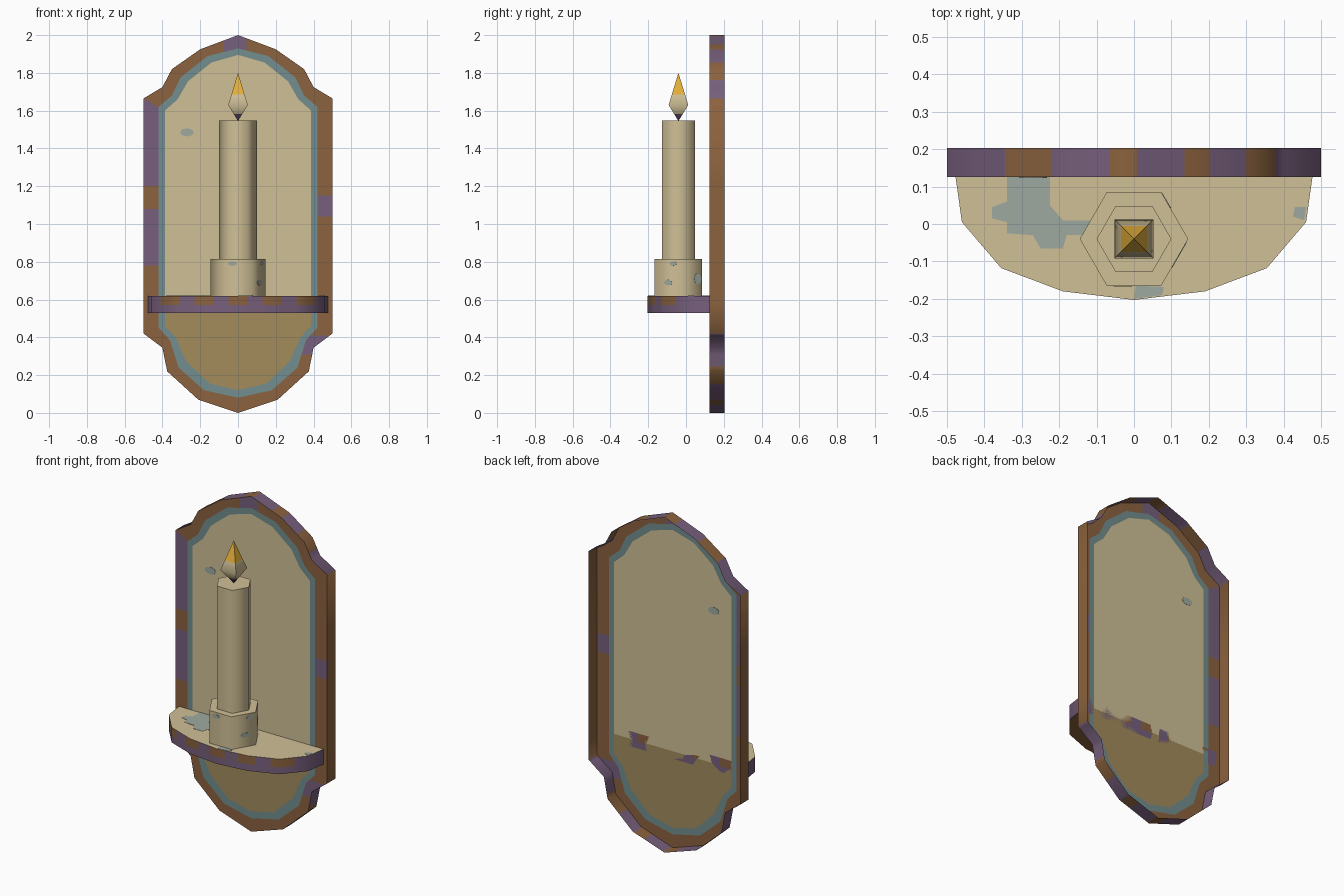
import bpy, bmesh, math
from mathutils import Vector, Matrix

if "Cube" in bpy.data.objects:
    bpy.data.objects.remove(bpy.data.objects["Cube"])

def lin(c):
    c /= 255
    return c / 12.92 if c <= 0.04045 else ((c + 0.055) / 1.055) ** 2.4

COLOURS = {"cream": (208, 192, 150), "brown": (139, 98, 62), "purple": (119, 95, 124),
           "teal": (115, 141, 141), "dark_tan": (163, 140, 92), "grey_teal": (158, 170, 161),
           "flame_orange": (228, 176, 58), "dark_wick": (90, 72, 98)}
MATS = []
for n, rgb in COLOURS.items():
    m = bpy.data.materials.new(n)
    m.diffuse_color = (*[lin(v) for v in rgb], 1)
    m.use_nodes = True
    m.node_tree.nodes["Principled BSDF"].inputs["Base Color"].default_value = m.diffuse_color
    MATS.append(m)
CREAM, BROWN, PURPLE, TEAL, TAN, GREY, ORANGE, WICK = range(8)

def finish(name, bm, smooth=True):
    me = bpy.data.meshes.new(name)
    bm.to_mesh(me)
    bm.free()
    for m in MATS:
        me.materials.append(m)
    ob = bpy.data.objects.new(name, me)
    bpy.context.collection.objects.link(ob)
    if smooth:
        bpy.ops.object.select_all(action='DESELECT')
        ob.select_set(True)
        bpy.context.view_layer.objects.active = ob
        bpy.ops.object.shade_smooth_by_angle(angle=math.radians(65))
    return ob

def cut(bm, axis, values):
    no = Vector([1 if i == axis else 0 for i in range(3)])
    for v in values:
        bmesh.ops.bisect_plane(bm, geom=bm.verts[:] + bm.edges[:] + bm.faces[:],
                               dist=1e-5, plane_co=no * v, plane_no=no)

def mirrored(half):
    return half + [(-x, y) for x, y in reversed(half) if x > 0]

def prism(bm, pts, z0, z1, bottom=True):
    lo = [bm.verts.new((x, y, z0)) for x, y in pts]
    hi = [bm.verts.new((x, y, z1)) for x, y in pts]
    if bottom:
        bm.faces.new(lo)
    bm.faces.new(hi)
    for i in range(len(pts)):
        j = (i + 1) % len(pts)
        bm.faces.new((lo[i], lo[j], hi[j], hi[i]))
    bmesh.ops.recalc_face_normals(bm, faces=bm.faces[:])

# Back plate: a tray open at the rear; outline, then the two edges of the teal line
Y0, Y1 = 0.125, 0.203
outlines = [mirrored(h) for h in (
    [(0, 2), (.2, 1.925), (.35, 1.82), (.4, 1.725), (.5, 1.665),
     (.5, .42), (.4, .345), (.375, .22), (.21, .07), (0, 0)],
    [(0, 1.93), (.16, 1.89), (.305, 1.775), (.35, 1.68), (.42, 1.62),
     (.42, .45), (.36, .385), (.315, .24), (.18, .12), (0, .08)],
    [(0, 1.895), (.14, 1.855), (.265, 1.755), (.32, 1.66), (.387, 1.6),
     (.387, .46), (.33, .4), (.275, .275), (.15, .155), (0, .12)])]
bm = bmesh.new()
loops = [[bm.verts.new((x, Y0, z)) for x, z in o] for o in outlines]
rear = [bm.verts.new((x, Y1, z)) for x, z in outlines[0]]
n = len(rear)
for a, b, mat in ((rear, loops[0], BROWN), (loops[0], loops[1], BROWN), (loops[1], loops[2], TEAL)):
    for i in range(n):
        j = (i + 1) % n
        bm.faces.new((a[i], a[j], b[j], b[i])).material_index = mat
bm.faces.new(loops[2]).material_index = CREAM
bmesh.ops.recalc_face_normals(bm, faces=bm.faces[:])
if sum(f.normal.y * f.calc_area() for f in bm.faces) > 0:
    bmesh.ops.reverse_faces(bm, faces=bm.faces[:])
bmesh.ops.triangulate(bm, faces=bm.faces[:])
worn = ((-.345, -.22), (-.065, .01), (.135, .2), (.3, .38))
cut(bm, 2, (.31, .41, .575, .78, 1.04, 1.08, 1.15, 1.2))
cut(bm, 0, [-.075, .045] + [v for pair in worn for v in pair])
for f in bm.faces:
    c = f.calc_center_median()
    x, z = c.x, c.z
    if f.material_index == CREAM and z < .575:
        f.material_index = TAN
    elif f.material_index == BROWN:
        if c.y > Y0 + .01:                       # worn paint on the rim
            if (z > 1.665 or z < .42) and not any(a < x < b for a, b in worn):
                f.material_index = PURPLE
        elif (x < -.41 and (1.2 < z < 1.66 or .78 < z < 1.08)
              or x > .41 and 1.04 < z < 1.15
              or x > .3 and .31 < z < .41
              or -.075 < x < .045 and z > 1.9):  # patches on the frame
            f.material_index = PURPLE
finish("back_plate", bm)

# Shelf with a worn rim
bm = bmesh.new()
prism(bm, mirrored([(0, -.203), (.19, -.18), (.355, -.118), (.46, .005), (.477, .125)]), .53, .62)
cut(bm, 2, (.57,))
cut(bm, 0, [.18 * k + s for k in range(-2, 3) for s in (-.05, .05)])
for f in bm.faces:
    c = f.calc_center_median()
    if f.normal.z > .5:
        f.material_index = CREAM
    elif f.normal.z < -.5:
        f.material_index = BROWN
    else:
        near = abs(c.x - .18 * round(c.x / .18)) < .05
        f.material_index = BROWN if near and c.z > .57 else PURPLE
finish("shelf", bm)

# Candle and its holder: six-sided
CY = -.04
def hexagon(name, r, z0, z1):
    bm = bmesh.new()
    prism(bm, [(r * math.cos(math.radians(60 * k)), CY + r * math.sin(math.radians(60 * k)))
               for k in range(6)], z0, z1, bottom=False)
    return finish(name, bm)

hexagon("candle_holder", .145, .62, .815)
hexagon("candle", .1, .815, 1.548)

# Flame: four-sided double pyramid coloured by height
bm = bmesh.new()
r = .052
ring = [bm.verts.new((sx * r, CY + sy * r, 1.63)) for sx, sy in ((1, 1), (-1, 1), (-1, -1), (1, -1))]
for tip_z in (1.8, 1.545):
    tip = bm.verts.new((0, CY, tip_z))
    for i in range(4):
        bm.faces.new((ring[i], ring[(i + 1) % 4], tip))
bmesh.ops.recalc_face_normals(bm, faces=bm.faces[:])
cut(bm, 2, (1.582, 1.685))
for f in bm.faces:
    z = f.calc_center_median().z
    f.material_index = ORANGE if z > 1.685 else WICK if z < 1.582 else CREAM
finish("flame", bm)

# Thin worn-paint patches, drawn flat and turned onto their surface
def patch(name, pts, mat, matrix):
    bm = bmesh.new()
    prism(bm, pts, -.0015, .0015)
    for f in bm.faces:
        f.material_index = mat
    bm.transform(matrix)
    finish(name, bm, smooth=False)

def oval(w, h):
    return [(w * math.cos(math.pi * k / 4), h * math.sin(math.pi * k / 4)) for k in range(8)]

top = Matrix.Translation((0, 0, .62))
patch("shelf_patch_large", [(-.34, .125), (-.34, .06), (-.38, .045), (-.38, .015), (-.34, .005),
      (-.34, -.025), (-.27, -.03), (-.25, -.065), (-.19, -.065), (-.18, -.03), (-.13, -.03),
      (-.115, .01), (-.19, .01), (-.225, .05), (-.225, .125)], GREY, top)
patch("shelf_patch_front", [(0, -.2), (.075, -.19), (.08, -.168), (.005, -.165)], GREY, top)
patch("shelf_patch_side", [(.425, .02), (.455, .01), (.46, .045), (.43, .045)], GREY, top)

upright = Matrix.Rotation(math.pi / 2, 4, 'X')
patch("plate_patch", oval(.037, .022), GREY, Matrix.Translation((-.27, Y0, 1.485)) @ upright)

for i, (angle, along, z, w, h) in enumerate([(0, -.03, .79, .025, .012), (60, .01, .69, .025, .015),
                                             (60, .04, .79, .022, .012), (120, .045, .71, .022, .03)]):
    m = (Matrix.Translation((0, CY, 0)) @ Matrix.Rotation(math.radians(angle), 4, 'Z')
         @ Matrix.Translation((along, -.1256, z)) @ upright)
    patch("holder_patch_%d" % (i + 1), oval(w, h), GREY, m)
